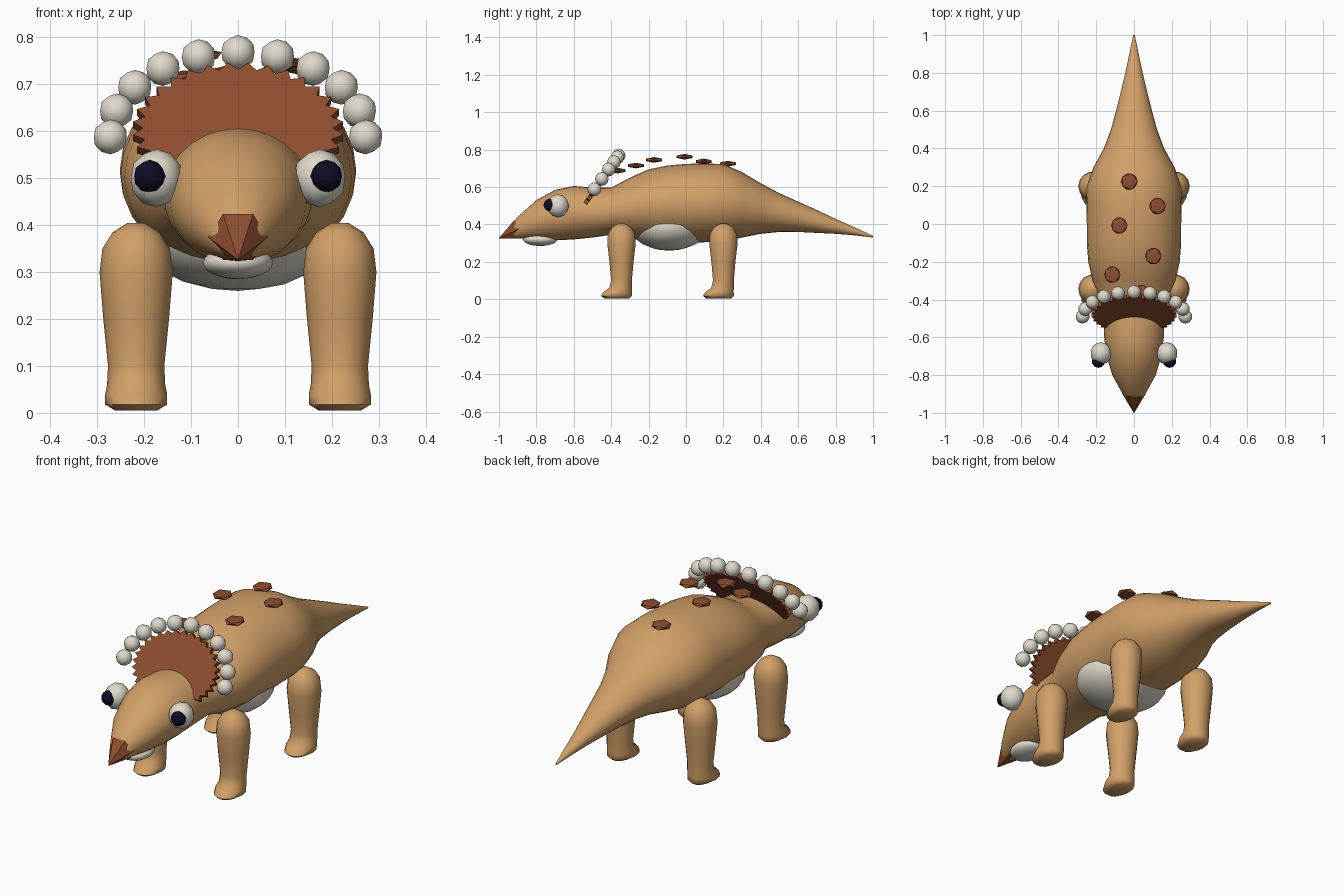
import bpy, bmesh, math
from mathutils import Vector, Matrix

start_cube = bpy.data.objects.get("Cube")
if start_cube:
    bpy.data.objects.remove(start_cube, do_unlink=True)


def material(name, r, g, b):
    mat = bpy.data.materials.new(name)
    mat.use_nodes = True
    mat.diffuse_color = (r, g, b, 1)
    shader = mat.node_tree.nodes["Principled BSDF"]
    shader.inputs["Base Color"].default_value = (r, g, b, 1)
    shader.inputs["Roughness"].default_value = 0.9
    return mat


TAN = material("tan skin", 0.64, 0.35, 0.14)
BROWN = material("brown horn", 0.27, 0.075, 0.03)
WHITE = material("off white", 0.74, 0.70, 0.60)
DARK = material("dark pupil", 0.004, 0.004, 0.018)


def finish(name, bm, mat, smooth_angle=None):
    bmesh.ops.recalc_face_normals(bm, faces=bm.faces)
    mesh = bpy.data.meshes.new(name)
    bm.to_mesh(mesh)
    bm.free()
    mesh.materials.append(mat)
    obj = bpy.data.objects.new(name, mesh)
    bpy.context.collection.objects.link(obj)
    if smooth_angle:
        bpy.ops.object.select_all(action='DESELECT')
        obj.select_set(True)
        bpy.context.view_layer.objects.active = obj
        bpy.ops.object.shade_smooth_by_angle(angle=math.radians(smooth_angle))
    return obj


def loft(name, rings, sides, mat, smooth_angle):
    """Skin elliptical rings, each given as centre, first radius vector, second radius vector."""
    bm = bmesh.new()
    loops = []
    for centre, u, v in rings:
        angles = [math.tau * i / sides for i in range(sides)]
        loops.append([bm.verts.new(centre + u * math.cos(a) + v * math.sin(a)) for a in angles])
    for low, high in zip(loops, loops[1:]):
        for i in range(sides):
            j = (i + 1) % sides
            bm.faces.new((low[i], low[j], high[j], high[i]))
    bm.faces.new(loops[0])
    bm.faces.new(loops[-1])
    return finish(name, bm, mat, smooth_angle)


def ball(name, centre, radii, mat, detail=2, smooth_angle=60):
    bm = bmesh.new()
    bmesh.ops.create_icosphere(bm, subdivisions=detail, radius=1)
    bm.transform(Matrix.Translation(centre) @ Matrix.Diagonal((*radii, 1)))
    return finish(name, bm, mat, smooth_angle)


# Head, trunk and tail in one skin: y, top, bottom, half width
profile = [
    (-0.95, 0.38, 0.33, 0.02), (-0.9, 0.44, 0.325, 0.06), (-0.8, 0.53, 0.32, 0.115),
    (-0.7, 0.585, 0.315, 0.145), (-0.6, 0.606, 0.32, 0.158), (-0.5, 0.597, 0.33, 0.16),
    (-0.4, 0.597, 0.345, 0.175), (-0.3, 0.65, 0.325, 0.22), (-0.2, 0.695, 0.31, 0.242),
    (-0.1, 0.715, 0.3, 0.25), (0, 0.724, 0.3, 0.25), (0.1, 0.726, 0.305, 0.252),
    (0.2, 0.723, 0.31, 0.25), (0.3, 0.68, 0.33, 0.215), (0.4, 0.62, 0.35, 0.16),
    (0.5, 0.567, 0.36, 0.122), (0.6, 0.522, 0.36, 0.095), (0.7, 0.477, 0.355, 0.07),
    (0.8, 0.43, 0.35, 0.046), (0.9, 0.385, 0.342, 0.025), (1, 0.34, 0.33, 0.004)]
loft("body", [(Vector((0, y, (top + low) / 2)), Vector((w, 0, 0)), Vector((0, 0, (top - low) / 2)))
              for y, top, low, w in profile], 28, TAN, 60)

# Pale underside and lower jaw
ball("belly", (0, -0.09, 0.39), (0.22, 0.21, 0.13), WHITE, 3)
ball("jaw", (0, -0.78, 0.32), (0.075, 0.092, 0.035), WHITE, 3)

# Beak: six sided cone pointing forward and a little down
tip, base = Vector((0, -1, 0.327)), Vector((0, -0.895, 0.375))
up = Vector((0, -0.4, 0.9)).normalized()
loft("beak", [(base, Vector((0.064, 0, 0)), up * 0.062),
              (tip, Vector((0.001, 0, 0)), up * 0.001)], 6, BROWN, 30)

# Legs: height, forward shift, half width, half length
leg_rings = [
    (0.005, -0.025, 0.045, 0.07), (0.018, -0.027, 0.066, 0.085), (0.04, -0.02, 0.066, 0.077),
    (0.06, -0.005, 0.062, 0.062), (0.1, 0, 0.06, 0.057), (0.2, 0, 0.07, 0.066),
    (0.3, 0, 0.078, 0.078), (0.35, 0, 0.072, 0.074), (0.385, 0, 0.05, 0.052),
    (0.405, 0, 0.018, 0.018)]
for side, label in ((1, "left"), (-1, "right")):
    for end, y in (("front", -0.345), ("hind", 0.2)):
        loft(f"{end}_leg_{label}",
             [(Vector((side * 0.217, y + shift, z)), Vector((w, 0, 0)), Vector((0, d, 0)))
              for z, shift, w, d in leg_rings], 14, TAN, 70)
    # Bulging eyes
    ball(f"eye_{label}", (side * 0.174, -0.685, 0.5), (0.057, 0.06, 0.062), WHITE)
    ball(f"pupil_{label}", (side * 0.188, -0.728, 0.504), (0.035, 0.034, 0.035), DARK)

# Neck frill: tilted toothed disc
slope = Vector((0, 0.13, 0.18)).normalized()
across = Vector((1, 0, 0))
normal = across.cross(slope)
bm = bmesh.new()
teeth = 32
faces = []
for offset in (-0.012, 0.012):
    centre = Vector((0, -0.475, 0.6)) + normal * offset
    verts = []
    for i in range(teeth * 2):
        a = math.pi * i / teeth
        r = 1 if i % 2 else 0.9
        verts.append(bm.verts.new(centre + across * 0.225 * r * math.cos(a) + slope * 0.172 * r * math.sin(a)))
    hub = bm.verts.new(centre)
    for i in range(len(verts)):
        bm.faces.new((hub, verts[i], verts[(i + 1) % len(verts)]))
    faces.append(verts)
for i in range(teeth * 2):
    j = (i + 1) % (teeth * 2)
    bm.faces.new((faces[0][i], faces[0][j], faces[1][j], faces[1][i]))
finish("frill", bm, BROWN)

# Arc of pale beads around the frill
for i in range(11):
    a = math.pi * i / 10
    centre = Vector((0, -0.49, 0.588)) + across * 0.272 * math.cos(a) + slope * 0.222 * math.sin(a)
    ball(f"frill_bead_{i + 1}", centre, (0.037,) * 3, WHITE, 2, 30)

# Flat plates hovering along the back
plates = [(-0.025, 0.225, 0.725), (0.125, 0.095, 0.737), (-0.078, -0.008, 0.762),
          (0.102, -0.17, 0.745), (-0.115, -0.268, 0.715), (0.04, -0.365, 0.688)]
for i, spot in enumerate(plates):
    ball(f"back_plate_{i + 1}", spot, (0.048, 0.05, 0.015), BROWN, 1, 30)
